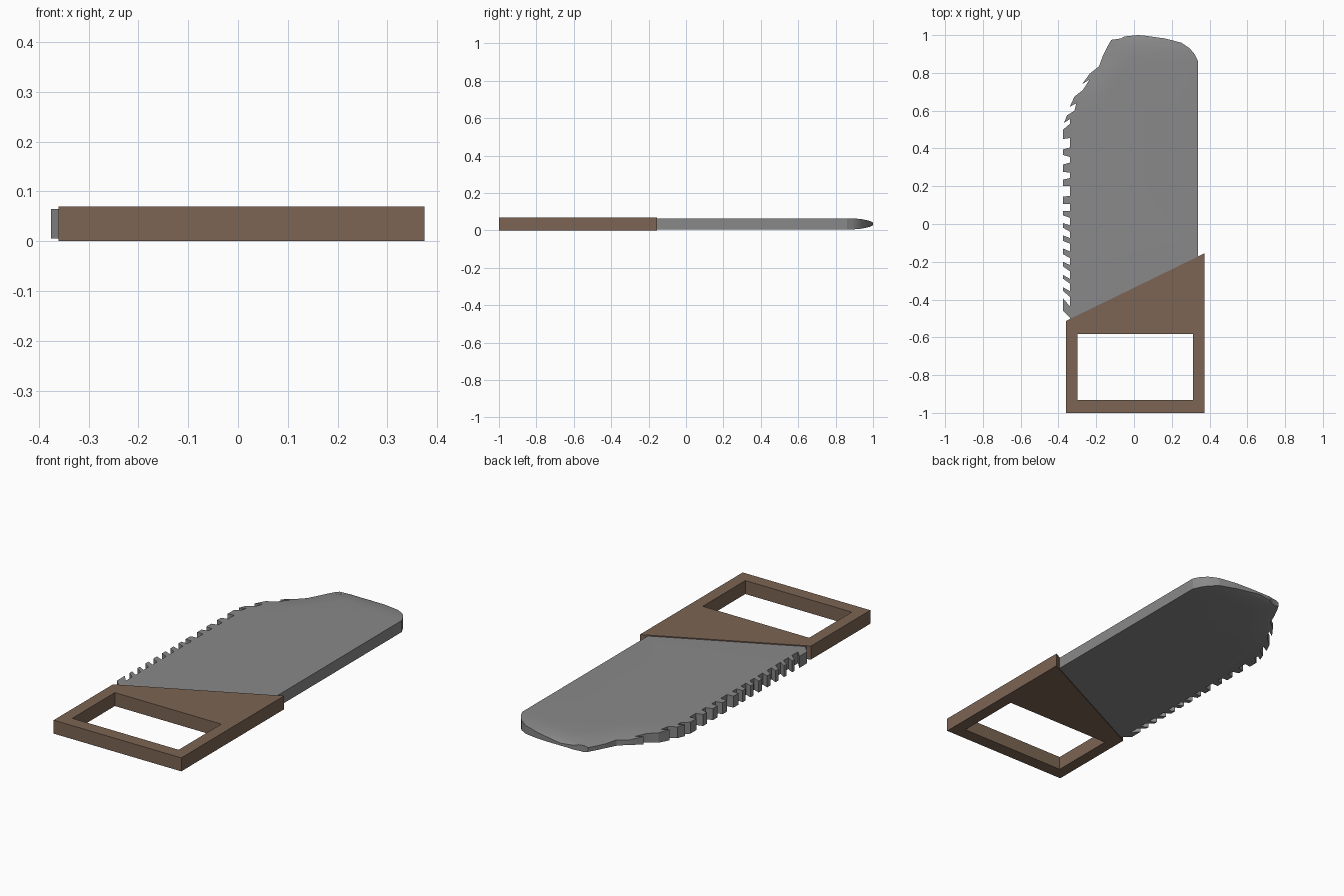
import bpy, bmesh, math

if "Cube" in bpy.data.objects:
    bpy.data.objects.remove(bpy.data.objects["Cube"])


def material(name, color):
    m = bpy.data.materials.new(name)
    m.diffuse_color = (*color, 1)
    m.use_nodes = True
    m.node_tree.nodes["Principled BSDF"].inputs["Base Color"].default_value = m.diffuse_color
    return m


def finish(bm, name, mat):
    bmesh.ops.recalc_face_normals(bm, faces=bm.faces[:])
    mesh = bpy.data.meshes.new(name)
    bm.to_mesh(mesh)
    bm.free()
    obj = bpy.data.objects.new(name, mesh)
    bpy.context.collection.objects.link(obj)
    mesh.materials.append(mat)
    return obj


def extrude_up(bm, faces, height):
    ext = bmesh.ops.extrude_face_region(bm, geom=faces)["geom"]
    verts = [v for v in ext if isinstance(v, bmesh.types.BMVert)]
    bmesh.ops.translate(bm, verts=verts, vec=(0, 0, height))


def cut(bm, point, normal, min_y=-9):
    faces = [f for f in bm.faces if f.calc_center_median().y > min_y]
    edges = {e for f in faces for e in f.edges}
    verts = {v for f in faces for v in f.verts}
    bmesh.ops.bisect_plane(bm, geom=list(verts) + list(edges) + faces,
                           plane_co=point, plane_no=normal)


def clamp(v, hi=1.0):
    return max(0.0, min(hi, v))


# Handle: slanted frame with a rectangular grip opening
outer = [(-0.36, -1), (0.374, -1), (0.374, -0.155), (-0.36, -0.513)]
inner = [(-0.30, -0.933), (0.312, -0.933), (0.312, -0.583), (-0.30, -0.583)]
bm = bmesh.new()
o = [bm.verts.new((x, y, 0)) for x, y in outer]
i = [bm.verts.new((x, y, 0)) for x, y in inner]
ring = [bm.faces.new((o[k], o[(k + 1) % 4], i[(k + 1) % 4], i[k])) for k in range(4)]
extrude_up(bm, ring, 0.07)
finish(bm, "handle", material("brown_wood", (0.20, 0.13, 0.088)))

# Blade outline: back and rounded tip, then the teeth down the left side
outline = [(-0.34, -0.53), (0.34, -0.20), (0.34, 0.86), (0.32, 0.90), (0.295, 0.93),
           (0.25, 0.96), (0.165, 0.982), (0.05, 0.998), (0.02, 1.0), (-0.05, 0.993),
           (-0.07, 0.982), (-0.12, 0.975), (-0.14, 0.94), (-0.165, 0.89),
           (-0.185, 0.835), (-0.235, 0.795), (-0.275, 0.74), (-0.235, 0.765),
           (-0.27, 0.71), (-0.315, 0.675), (-0.34, 0.62), (-0.305, 0.64),
           (-0.315, 0.60), (-0.355, 0.575), (-0.37, 0.535), (-0.34, 0.555)]
# Each tooth: outer top, outer bottom, slant of its top edge and of its bottom edge
teeth = [(0.50, 0.45, 0.03, 0.005), (0.395, 0.365, 0.01, -0.01), (0.315, 0.275, 0.01, -0.002),
         (0.235, 0.20, 0.008, 0.0), (0.145, 0.105, 0.004, 0.0), (0.07, 0.045, 0.0, -0.012),
         (0.005, -0.02, -0.012, -0.02), (-0.06, -0.09, -0.014, -0.014),
         (-0.13, -0.16, -0.015, -0.02), (-0.20, -0.225, -0.017, -0.025),
         (-0.27, -0.29, -0.02, -0.025), (-0.335, -0.355, -0.02, -0.03),
         (-0.395, -0.46, -0.04, -0.035)]
for top, bottom, s1, s2 in teeth:
    outline += [(-0.34, top + s1), (-0.375, top), (-0.375, bottom), (-0.34, bottom + s2)]

# Blade body, sliced so its thickness can round off at the tip and the left shoulder
MID, HALF, START = 0.035, 0.030, 0.86
DIAG = (-0.87, 0.49, 0)
bm = bmesh.new()
face = bm.faces.new([bm.verts.new((x, y, MID - HALF)) for x, y in outline])
extrude_up(bm, [face], 2 * HALF)
for y in (0.567, 0.652, 0.725, 0.80, START, 0.89, 0.915, 0.94, 0.96, 0.978, 0.987):
    cut(bm, (0, y, 0), (0, 1, 0))
for d in (0.45, 0.52):
    cut(bm, (0, d / 0.49, 0), DIAG, 0.567)
for v in bm.verts:
    x, y, z = v.co
    tip = clamp((y - START) / (1.003 - START))
    inset = clamp((DIAG[0] * x + DIAG[1] * y - 0.45) / 0.13)
    side = clamp((y - 0.5) / 0.33, 0.93) * inset
    t = max(tip, side)
    v.co.z = MID + (z - MID) * math.sqrt(1 - t * t)
blade = finish(bm, "saw_blade", material("grey_steel", (0.25, 0.25, 0.25)))
bpy.context.view_layer.objects.active = blade
blade.select_set(True)
bpy.ops.object.shade_smooth_by_angle(angle=math.radians(25))
